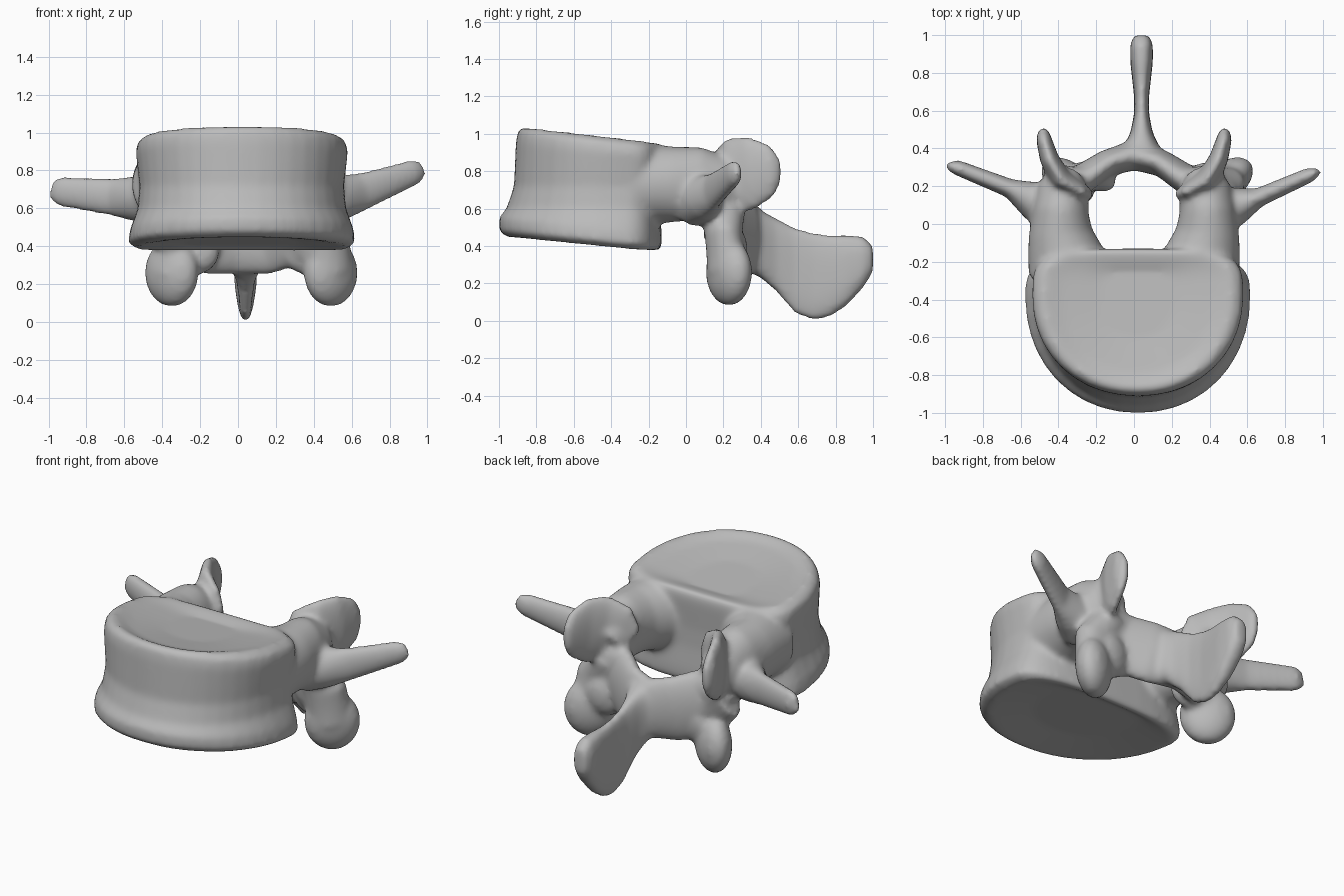
import bpy, bmesh, math
from mathutils import Vector, Matrix

cube = bpy.data.objects.get("Cube")
if cube:
    bpy.data.objects.remove(cube)

bone = bpy.data.materials.new("bone grey")
bone.use_nodes = True
colour = (0.5, 0.5, 0.5, 1)
bone.diffuse_color = colour
bone.node_tree.nodes["Principled BSDF"].inputs["Base Color"].default_value = colour

SIDES = 40
ANGLES = [math.tau * i / SIDES for i in range(SIDES)]
bm = bmesh.new()


def skin(rings):
    """Bridge closed rings of points and cap both ends."""
    loops = [[bm.verts.new(point) for point in ring] for ring in rings]
    for lower, upper in zip(loops, loops[1:]):
        for i in range(SIDES):
            j = (i + 1) % SIDES
            bm.faces.new((lower[i], lower[j], upper[j], upper[i]))
    for ring, flip in ((loops[0], True), (loops[-1], False)):
        middle = bm.verts.new(sum((v.co for v in ring), Vector()) / SIDES)
        for i in range(SIDES):
            triangle = (ring[i], ring[(i + 1) % SIDES], middle)
            bm.faces.new(triangle[::-1] if flip else triangle)


def power(value, exponent):
    return math.copysign(abs(value) ** exponent, value)


def oval(centre, across, up, exponent=1):
    """Ellipse, or a boxier outline when the exponent is below one."""
    centre, across, up = Vector(centre), Vector(across), Vector(up)
    return [centre + across * power(math.cos(angle), exponent)
            + up * power(math.sin(angle), exponent) for angle in ANGLES]


def limb(*stations, mirror=1):
    """Flattened tube: each station is x, y, z, half width, half height."""
    centres = [Vector((mirror * x, y, z)) for x, y, z, width, height in stations]
    last = len(centres) - 1
    rings = []
    for i, (centre, station) in enumerate(zip(centres, stations)):
        width, height = station[-2:]
        along = (centres[min(i + 1, last)] - centres[max(i - 1, 0)]).normalized()
        side = along.cross(Vector((0, 0, 1))).normalized()
        rings.append(oval(centre, side * width, side.cross(along) * height))
    skin(rings)


def lobe(centre, size, turn):
    matrix = (Matrix.Translation(centre) @ Matrix.Rotation(math.radians(turn), 4, 'Z')
              @ Matrix.Diagonal((*size, 1)))
    bmesh.ops.create_uvsphere(bm, u_segments=32, v_segments=20, radius=1, matrix=matrix)


def body_ring(height, half, front, back, tilt, square=0.5):
    """D-shaped outline with a broad front curve and a flatter back."""
    middle = -0.38
    ring = []
    for angle in ANGLES:
        cosine, sine = math.cos(angle), math.sin(angle)
        exponent = 0.95 if sine < 0 else square
        reach = middle - front if sine < 0 else back - middle
        y = reach * power(sine, exponent)
        x = half * power(cosine, exponent) + 0.02
        ring.append(Vector((x, middle + y, height + tilt * y)))
    return ring


# Vertebral body: flared rims, narrow waist, dished top
skin([body_ring(*values) for values in (
    (0.42, 0.3, -0.7, -0.2, -0.1),
    (0.39, 0.55, -0.96, -0.15, -0.1, 0.65),
    (0.42, 0.6, -1, -0.13, -0.1, 0.65),
    (0.49, 0.59, -1, -0.13, -0.1, 0.65),
    (0.6, 0.55, -0.96, -0.14, 0, 0.6),
    (0.72, 0.54, -0.92, -0.14, 0),
    (0.9, 0.56, -0.91, -0.13, -0.1),
    (0.95, 0.55, -0.9, -0.13, -0.12),
    (0.98, 0.5, -0.87, -0.14, -0.12),
    (0.96, 0.4, -0.8, -0.2, -0.1),
    (0.94, 0.2, -0.6, -0.25, -0.1))])

for side, joint in ((-1, -0.35), (1, 0.49)):
    # Pedicle running back from the body, flared at its root
    limb((0.38, -0.3, 0.72, 0.18, 0.2),
         (0.36, -0.14, 0.73, 0.2, 0.21),
         (0.39, -0.05, 0.73, 0.17, 0.2),
         (0.39, 0.06, 0.73, 0.15, 0.2),
         (0.38, 0.17, 0.7, 0.14, 0.18),
         (0.37, 0.25, 0.66, 0.1, 0.13), mirror=side)
    # Lamina sweeping down to the midline
    limb((0.42, 0.2, 0.58, 0.1, 0.15),
         (0.3, 0.22, 0.5, 0.08, 0.2),
         (0.15, 0.32, 0.45, 0.07, 0.2),
         (-0.02, 0.37, 0.43, 0.08, 0.18), mirror=side)
    # Upper joint process: a curved upright blade
    limb((0.26, 0.17, 0.7, 0.03, 0.1),
         (0.33, 0.2, 0.75, 0.05, 0.18),
         (0.4, 0.25, 0.78, 0.06, 0.2),
         (0.45, 0.35, 0.79, 0.05, 0.2),
         (0.48, 0.46, 0.8, 0.04, 0.14),
         (0.48, 0.51, 0.8, 0.02, 0.06), mirror=side)
    # Lower joint process: neck, hanging lobe and a web to the lamina
    limb((side * 0.38, 0.2, 0.6, 0.12, 0.1),
         (joint - side * 0.03, 0.2, 0.46, 0.1, 0.13),
         (joint, 0.22, 0.26, 0.1, 0.13))
    lobe((joint, 0.23, 0.26), (0.16, 0.1, 0.18), side * 36)
    lobe((joint - side * 0.13, 0.25, 0.38), (0.13, 0.07, 0.13), side * 20)

# Left and right transverse processes
limb((0.42, 0.04, 0.64, 0.13, 0.14), (0.55, 0.1, 0.66, 0.1, 0.12),
     (0.66, 0.14, 0.69, 0.05, 0.1), (0.93, 0.26, 0.79, 0.04, 0.07),
     (0.98, 0.28, 0.81, 0.02, 0.04))
limb((0.42, 0.06, 0.66, 0.13, 0.14), (0.54, 0.13, 0.65, 0.1, 0.12),
     (0.66, 0.19, 0.66, 0.05, 0.1), (0.94, 0.3, 0.69, 0.04, 0.08),
     (0.99, 0.31, 0.7, 0.02, 0.05), mirror=-1)

# Spinous process: stations of distance back, low edge, high edge, half thickness
spine = [oval((0.04, back, (low + high) / 2), (-thick, 0, 0), (0, 0, (high - low) / 2), 0.75)
         for back, low, high, thick in (
             (0.32, 0.27, 0.6, 0.13), (0.4, 0.23, 0.59, 0.1),
             (0.48, 0.16, 0.55, 0.06), (0.58, 0.04, 0.5, 0.04),
             (0.68, 0, 0.47, 0.04), (0.77, 0.02, 0.46, 0.05),
             (0.86, 0.08, 0.46, 0.06), (0.95, 0.18, 0.45, 0.06),
             (1, 0.26, 0.4, 0.04))]
skin(spine)

bmesh.ops.recalc_face_normals(bm, faces=bm.faces)
mesh = bpy.data.meshes.new("vertebra")
bm.to_mesh(mesh)
bm.free()
mesh.materials.append(bone)
vertebra = bpy.data.objects.new("vertebra", mesh)
bpy.context.collection.objects.link(vertebra)

# Fuse the parts into one smooth bone surface
fuse = vertebra.modifiers.new("fuse", 'REMESH')
fuse.mode = 'VOXEL'
fuse.voxel_size = 0.016
fuse.use_smooth_shade = True
soften = vertebra.modifiers.new("soften", 'SMOOTH')
soften.factor = 0.5
soften.iterations = 12
